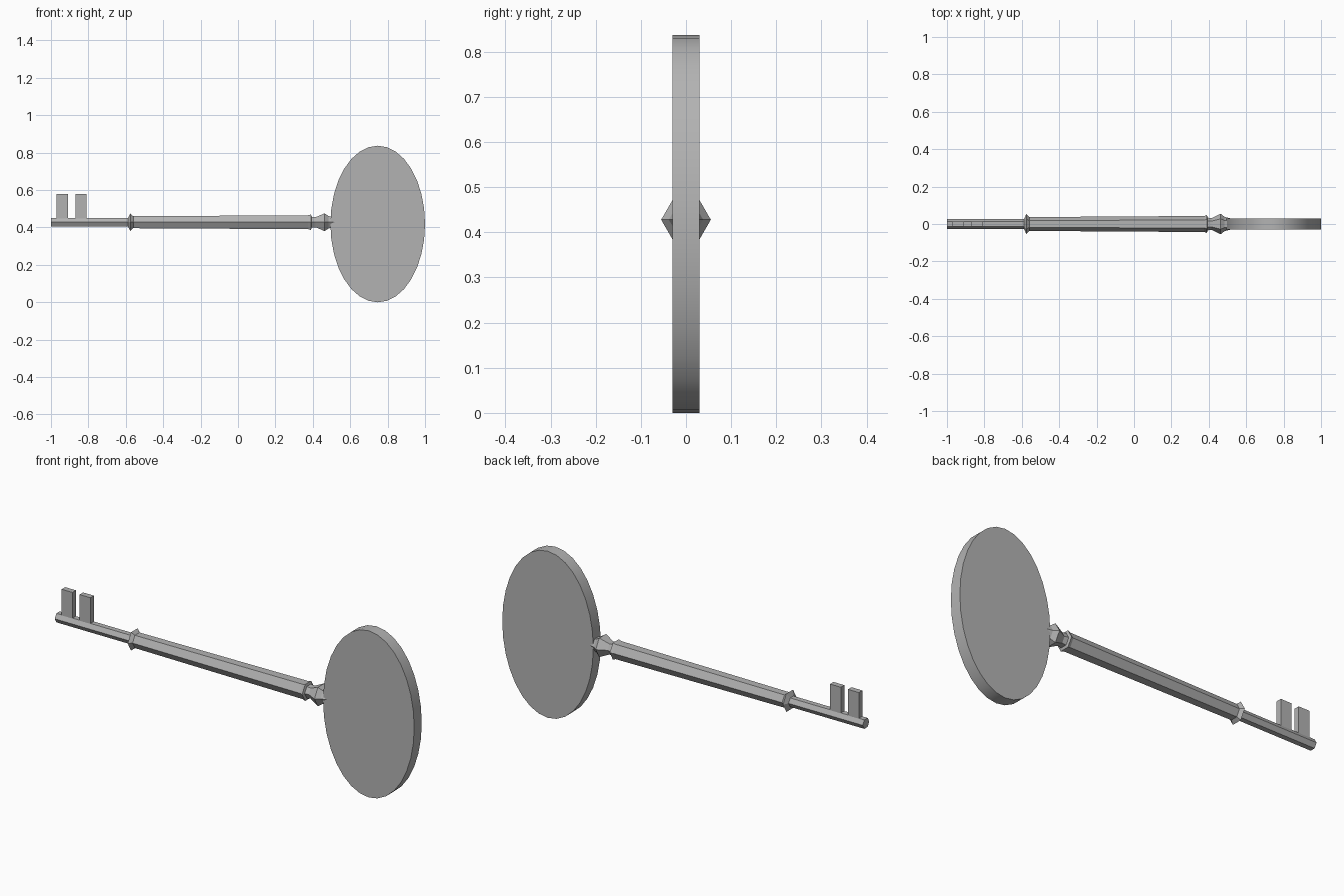
import bpy, bmesh, math

if "Cube" in bpy.data.objects:
    bpy.data.objects.remove(bpy.data.objects["Cube"])

AXIS_Z = 0.428
metal = bpy.data.materials.new("dark_metal")
metal.diffuse_color = (0.45, 0.45, 0.45, 1)
metal.use_nodes = True
metal.node_tree.nodes["Principled BSDF"].inputs["Base Color"].default_value = metal.diffuse_color


def finish(bm, name):
    bmesh.ops.recalc_face_normals(bm, faces=bm.faces)
    mesh = bpy.data.meshes.new(name)
    bm.to_mesh(mesh)
    bm.free()
    mesh.materials.append(metal)
    obj = bpy.data.objects.new(name, mesh)
    bpy.context.collection.objects.link(obj)
    return obj


def hex_lathe(name, profile):
    """Six-sided turned part along x from (x, radius) pairs, capped at both ends."""
    bm = bmesh.new()
    rings = []
    for x, r in profile:
        rings.append([bm.verts.new((x, r * math.cos(k * math.pi / 3),
                                    AXIS_Z + r * math.sin(k * math.pi / 3)))
                      for k in range(6)])
    for a, b in zip(rings, rings[1:]):
        for k in range(6):
            n = (k + 1) % 6
            bm.faces.new((a[k], a[n], b[n], b[k]))
    bm.faces.new(rings[0])
    bm.faces.new(rings[-1])
    return finish(bm, name)


def box(name, x0, x1, half_y, z0, z1):
    bm = bmesh.new()
    bmesh.ops.create_cube(bm, size=1)
    for v in bm.verts:
        v.co = ((x0 + x1) / 2 + v.co.x * (x1 - x0), v.co.y * 2 * half_y,
                (z0 + z1) / 2 + v.co.z * (z1 - z0))
    return finish(bm, name)


# Shaft: thin tip, pointed collar, tapered grip, flange, neck and knob
hex_lathe("shaft", [
    (-1.0, 0.026), (-0.588, 0.026), (-0.576, 0.053), (-0.56, 0.037),
    (0.375, 0.043), (0.39, 0.048), (0.394, 0.034), (0.415, 0.031),
    (0.463, 0.055), (0.485, 0.038), (0.515, 0.03)])

# Two teeth standing on the tip
for i, x in enumerate((-0.97, -0.87)):
    box(f"tooth_{i + 1}", x, x + 0.06, 0.014, AXIS_Z + 0.01, 0.58)

# Oval solid handle plate with a smooth rim
bm = bmesh.new()
bmesh.ops.create_cone(bm, cap_ends=True, segments=32, radius1=1, radius2=1, depth=0.06)
for v in bm.verts:
    x, y, z = v.co
    v.co = (0.747 + x * 0.253, z, 0.4185 + y * 0.4185)
plate = finish(bm, "handle_plate")
bpy.context.view_layer.objects.active = plate
plate.select_set(True)
bpy.ops.object.shade_smooth_by_angle(angle=math.radians(40))
